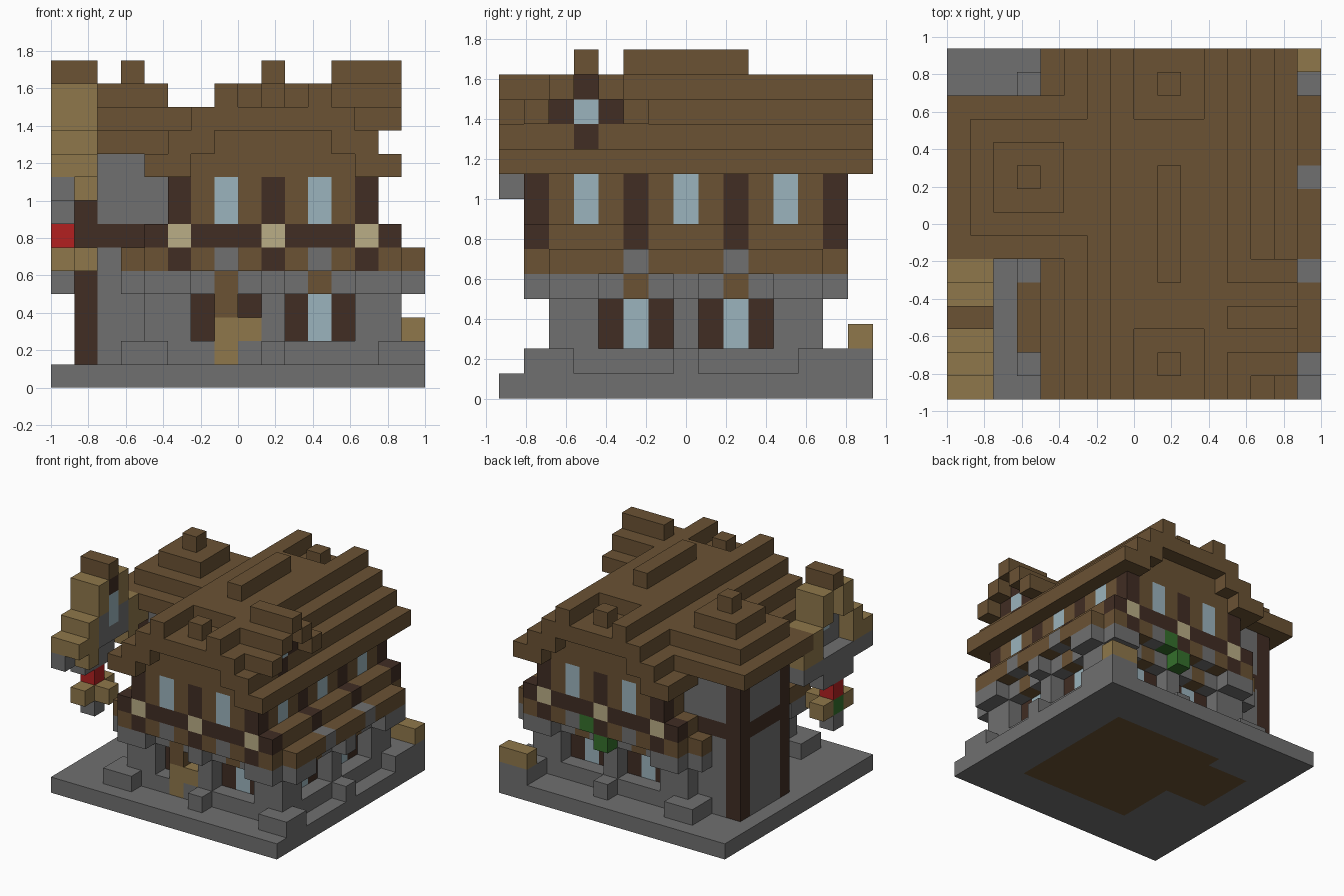
import bpy, bmesh
from mathutils import Vector

if "Cube" in bpy.data.objects:
    bpy.data.objects.remove(bpy.data.objects["Cube"])

COLOURS = {
    "brown": (0.145, 0.085, 0.034), "dark": (0.052, 0.026, 0.017),
    "stone": (0.162, 0.162, 0.162), "tan": (0.275, 0.187, 0.07),
    "cream": (0.49, 0.42, 0.24), "glass": (0.33, 0.456, 0.51),
    "red": (0.445, 0.0144, 0.0144), "green": (0.035, 0.16, 0.025),
}
NAMES = {"brown": "brown wood", "dark": "dark wood", "stone": "grey stone", "tan": "pale wood",
         "cream": "cream block", "glass": "window glass", "red": "red flower", "green": "green leaf"}
CELL = 0.125
ORIGIN = Vector((-1, -0.9375, 0))
cells = {}


def span(v):
    return range(v[0], v[1] + 1) if isinstance(v, tuple) else (v,)


def fill(part, colour, i, j, k, mirror=""):
    """Fill a block of cells; mirror over the house's own x or y middle."""
    for a in span(i):
        for b in span(j):
            for c in span(k):
                for x in {a, 18 - a} if "x" in mirror else {a}:
                    for y in {b, 14 - b} if "y" in mirror else {b}:
                        cells[x, y, c] = (part, colour)


# Ground slab with a wooden floor let into it
fill("ground_slab", "stone", (0, 15), (0, 14), 0)
fill("floor", "brown", (5, 12), (3, 11), 0)
fill("floor", "brown", (2, 4), (7, 10), 0)

# Left wing: stone panels in a dark frame
fill("wing_wall", "stone", (1, 5), (7, 11), (1, 9))
fill("wing_frame", "dark", (1, 5), (7, 11), 6)
for j in (7, 11):
    fill("wing_frame", "dark", 1, j, (1, 9))

# Ground floor core, with plinth and posts stepping outwards
fill("lower_wall", "stone", (5, 13), (3, 11), (1, 5))
fill("plinth", "stone", (4, 14), (2, 12), 1)
for a, b in ((3, 1), (4, 1), (3, 2), (9, 1), (3, 7)):
    fill("plinth", "stone", a, b, 1, "xy")
for a in ((4, 5), 9):
    fill("stone_post", "stone", a, 2, (2, 3), "xy")
for b in ((2, 3), 7):
    fill("stone_post", "stone", 4, b, (2, 3), "xy")
fill("corbel", "stone", (4, 14), (2, 12), 4)
for a in ((4, 5), 9):
    fill("corbel", "stone", a, 1, 4, "xy")
for b in ((2, 3), 7):
    fill("corbel", "stone", 3, b, 4, "xy")

# Ground floor windows with shutters and lintels
for c in (7, 11):
    fill("shutter", "dark", (c - 1, c + 1), 3, (2, 3), "y")
    fill("lower_window", "glass", c, 3, (2, 3), "y")
    fill("lintel", "brown", c, 2, 4, "y")
for c in (5, 9):
    fill("shutter", "dark", 13, (c - 1, c + 1), (2, 3), "x")
    fill("lower_window", "glass", 13, c, (2, 3), "x")
    fill("lintel", "brown", 14, c, 4, "x")

# Skirt ledge and beam around the first floor
fill("skirt_ledge", "brown", (4, 14), (1, 13), 5)
fill("skirt_ledge", "brown", 15, (2, 12), 5, "x")
fill("skirt_ledge", "brown", (4, 14), (1, 13), 6)
fill("floor_beam", "dark", (4, 14), 1, 6, "y")
for c in (7, 11):
    fill("ledge_bracket", "stone", c, 1, 5, "y")
for c in (5, 9):
    fill("ledge_bracket", "stone", 15, c, 5, "x")
for c in (5, 9, 13):
    fill("beam_bracket", "dark", c, 1, 5, "y")
    fill("beam_end", "cream", c, 1, 6, "y")

# First floor walls, pillars and windows
fill("upper_wall", "brown", (5, 13), (1, 13), (7, 8))
for c in (5, 9, 13):
    fill("pillar", "dark", c, 1, (7, 8), "y")
for c in (1, 5, 9, 13):
    fill("pillar", "dark", 13, c, (7, 8), "x")
    fill("pillar", "dark", 14, c, 6, "x")
for c in (7, 11):
    fill("upper_window", "glass", c, 1, (7, 8), "y")
for c in (3, 7, 11):
    fill("upper_window", "glass", 13, c, (7, 8), "x")

# Main stepped roof: solid within, thin overhang at both gables
for n in range(4):
    top = 9 + n
    fill("roof", "brown", 4 + n, (1, 13), (9, top), "x")
    fill("roof", "brown", 4 + n, 0, (max(9, top - 1), top), "xy")
fill("roof", "brown", (8, 10), (0, 14), 11)
fill("roof", "brown", (8, 10), (1, 13), (9, 10))
fill("roof_ridge", "brown", (8, 10), (3, 11), 12)
fill("roof_ridge", "brown", 9, (5, 9), 13)
fill("roof_ridge", "brown", 9, 1, 12, "y")

# Stepped pyramid roof over the wing
for n, (i, j) in enumerate((((0, 4), (6, 12)), ((1, 5), (7, 11)), ((2, 4), (8, 10)), (3, 9))):
    fill("wing_roof", "brown", i, j, 10 + n)

# Dormer on the right slope, with a cross frame around its window
fill("dormer", "brown", (12, 13), (1, 5), (10, 11))
fill("dormer", "brown", (12, 13), (2, 4), 12)
for b, c in ((1, 11), (5, 11), (2, 12), (4, 12)):
    fill("dormer", "brown", 14, b, c)
fill("dormer", "brown", (12, 14), 3, 13)
fill("dormer_frame", "dark", 13, (2, 4), 11)
fill("dormer_frame", "dark", 13, 3, (10, 12))
fill("dormer_window", "glass", 13, 3, 11)

# Detached gabled bay on the left
fill("bay_wall", "stone", 1, (2, 4), (9, 10))
fill("bay_wall", "stone", 0, (1, 5), 8)
fill("bay_wall", "stone", 0, (2, 4), 7)
fill("bay_window", "glass", 1, 3, (10, 11))
fill("bay_frame", "dark", 1, 3, 12)
for side in (-1, 1):
    fill("bay_roof", "tan", (0, 1), 3 + side, (11, 12))
    fill("bay_roof", "tan", (0, 1), 3 + 2 * side, (9, 10))
    fill("bay_roof", "tan", (0, 1), 3 + 3 * side, 9)
    fill("bay_roof", "tan", 1, 3 + 2 * side, 8)
    fill("bay_foot", "stone", 0, 3 + 3 * side, 8)
fill("bay_ridge", "brown", (0, 1), 3, 13)

# Flower box under the bay
fill("flower_box", "tan", 0, (2, 4), 5)
fill("flower_box", "tan", 1, 3, 5)
fill("flower_box_base", "stone", 0, 3, 4)
fill("flower_leaf", "green", 0, 3, 5)
fill("flower", "red", 0, 3, 6)

# Entrance post, corner crate and hanging plant
fill("entrance_step", "tan", 7, 2, (1, 2))
fill("entrance_step", "tan", 8, 2, 2)
fill("entrance_post", "brown", 7, 2, (3, 4))
fill("crate_base", "stone", (14, 15), 14, 1)
fill("crate", "tan", (14, 15), 14, 2)
fill("hanging_plant", "green", 10, 13, 5)
fill("hanging_plant", "green", 9, 13, 4)

# Materials
materials = {}
for key, rgb in COLOURS.items():
    m = bpy.data.materials.new(NAMES[key])
    m.use_nodes = True
    m.diffuse_color = (*rgb, 1)
    m.node_tree.nodes["Principled BSDF"].inputs["Base Color"].default_value = (*rgb, 1)
    materials[key] = m

# One mesh for each part, keeping only the exposed cell faces
parts = {}
for pos, (part, colour) in cells.items():
    parts.setdefault(part, (colour, []))[1].append(pos)
for part, (colour, positions) in parts.items():
    bm = bmesh.new()
    for pos in positions:
        for axis in range(3):
            for sign in (-1, 1):
                step = Vector((0, 0, 0))
                step[axis] = sign
                if tuple(int(p + s) for p, s in zip(pos, step)) in cells:
                    continue
                u, v = Vector((0, 0, 0)), Vector((0, 0, 0))
                u[(axis + 1) % 3] = 0.5
                v[(axis + 2) % 3] = 0.5 * sign
                mid = Vector(pos) + Vector((0.5, 0.5, 0.5)) + step / 2
                corners = (mid - u - v, mid + u - v, mid + u + v, mid - u + v)
                bm.faces.new([bm.verts.new(ORIGIN + c * CELL) for c in corners])
    bmesh.ops.remove_doubles(bm, verts=bm.verts, dist=0.001)
    if not bm.faces:
        bm.free()
        continue
    mesh = bpy.data.meshes.new(part)
    bm.to_mesh(mesh)
    bm.free()
    mesh.materials.append(materials[colour])
    bpy.context.collection.objects.link(bpy.data.objects.new(part, mesh))
